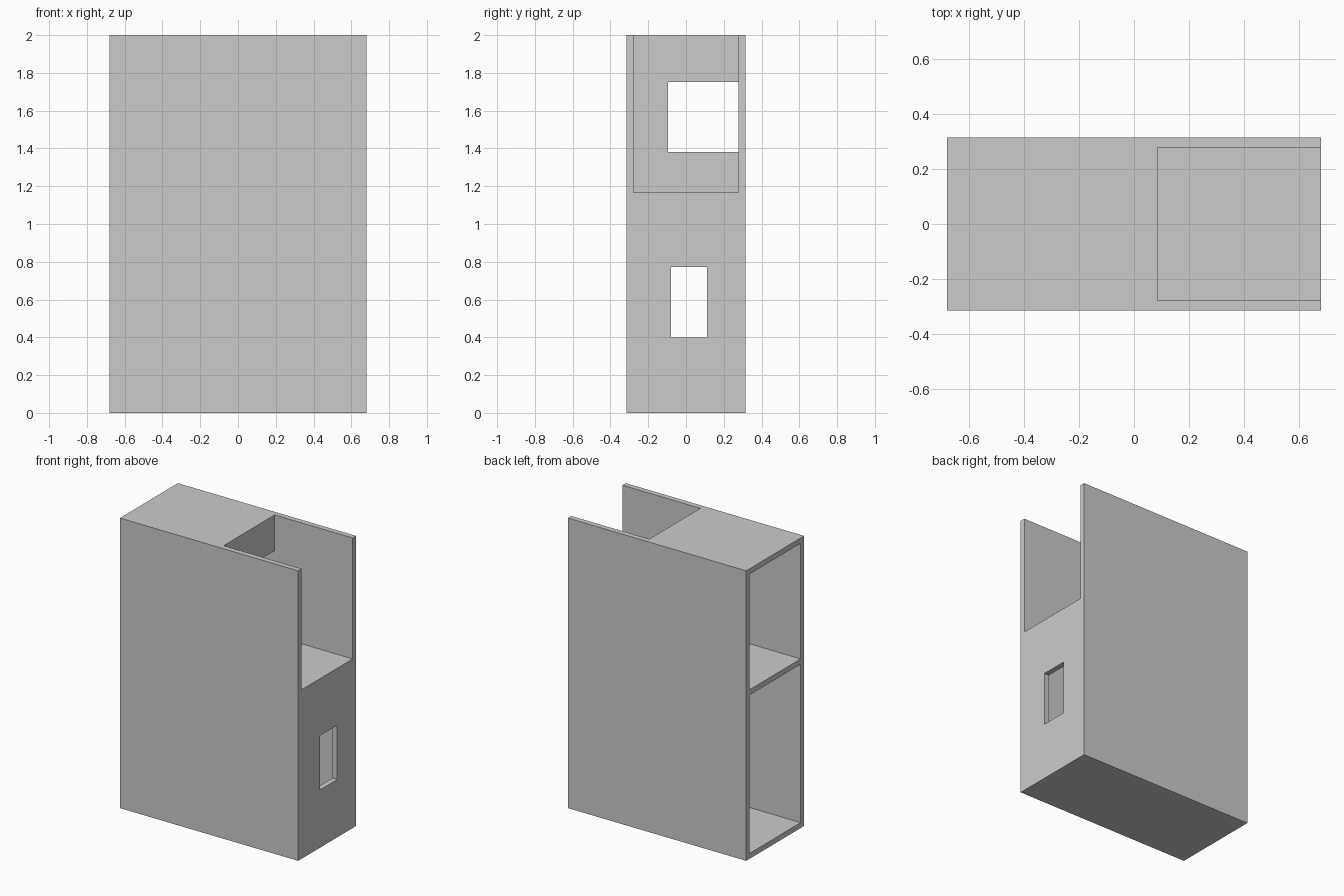
import bpy
import bmesh

if "Cube" in bpy.data.objects:
    bpy.data.objects.remove(bpy.data.objects["Cube"])

# Main dimensions
X, Y, H = 0.68, 0.315, 2.0          # half length, half depth, height
T = 0.037                           # board thickness
SHELF = 1.166                       # top surface of the middle shelf
PART = 0.085                        # outer face of the upper partition

BODY = ((-X, X), (-Y, Y), (0, H))
IN_Y = (-Y + T, Y - T)
VOIDS = [
    ((-X, X - T), IN_Y, (T, SHELF - T)),               # lower room, open on the left
    ((-X, PART - T), IN_Y, (SHELF, H - T)),            # upper room, open on the left
    ((PART, X), IN_Y, (SHELF, H)),                     # balcony, open above and right
    ((X - T, X), (-0.08, 0.11), (0.398, 0.772)),       # lower window
    ((PART - T, PART), (-0.095, Y - T), (1.381, 1.753)),  # opening in partition
]


def inside(p, box):
    return all(lo < c < hi for c, (lo, hi) in zip(p, box))


def solid(p):
    return inside(p, BODY) and not any(inside(p, v) for v in VOIDS)


def carve(name):
    """Split the body along every cut plane and skin the remaining solid cells."""
    cuts = [sorted({round(c, 5) for b in [BODY] + VOIDS for c in b[a]}) for a in range(3)]
    bm = bmesh.new()
    verts = {}

    def vert(idx):
        if idx not in verts:
            verts[idx] = bm.verts.new([cuts[a][idx[a]] for a in range(3)])
        return verts[idx]

    def mid(cell):
        p = []
        for a in range(3):
            i = cell[a]
            if i < 0 or i >= len(cuts[a]) - 1:
                return (9, 9, 9)
            p.append((cuts[a][i] + cuts[a][i + 1]) / 2)
        return p

    n = [len(c) - 1 for c in cuts]
    for cell in [(i, j, k) for i in range(n[0]) for j in range(n[1]) for k in range(n[2])]:
        if not solid(mid(cell)):
            continue
        for a in range(3):
            b, c = (a + 1) % 3, (a + 2) % 3
            for side in (0, 1):
                other = list(cell)
                other[a] += 1 if side else -1
                if solid(mid(other)):
                    continue
                ring = []
                for db, dc in ((0, 0), (1, 0), (1, 1), (0, 1)):
                    idx = list(cell)
                    idx[a] += side
                    idx[b] += db
                    idx[c] += dc
                    ring.append(vert(tuple(idx)))
                bm.faces.new(ring if side else ring[::-1])

    mesh = bpy.data.meshes.new(name)
    bm.to_mesh(mesh)
    bm.free()
    obj = bpy.data.objects.new(name, mesh)
    bpy.context.collection.objects.link(obj)
    return obj


# Two-storey open-backed shell with balcony and windows
carve("house_shell")
